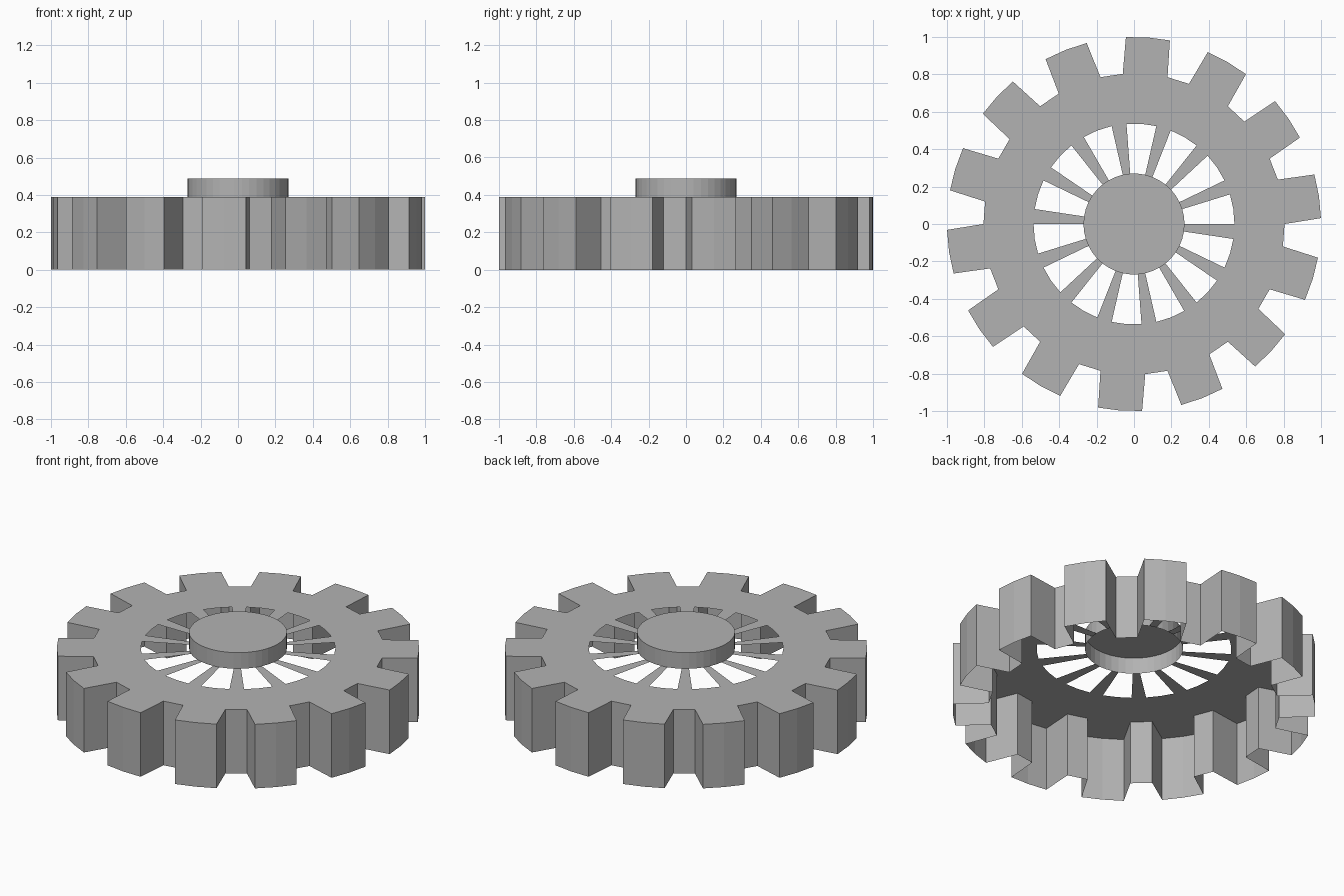
import bpy, bmesh
from math import sin, cos, tau, radians

if "Cube" in bpy.data.objects:
    bpy.data.objects.remove(bpy.data.objects["Cube"])

TEETH = 14
PITCH = tau / TEETH
STEP = PITCH / 3                       # tooth = 2 steps, gap = 1 step
R_HUB, R_HOLE, R_ROOT, R_TIP = 0.27, 0.537, 0.805, 1.0
Z_TOP, Z_HUB = 0.39, 0.488
INSET = radians(1.8)                   # tooth taper towards the tip

# dark grey metal
metal = bpy.data.materials.new("dark_grey")
metal.diffuse_color = (0.45, 0.45, 0.45, 1)
metal.use_nodes = True
metal.node_tree.nodes["Principled BSDF"].inputs["Base Color"].default_value = metal.diffuse_color


def polar(r, a, z):
    return (r * cos(a), r * sin(a), z)


def make_object(name, polygons):
    """Open sheet object from a list of polygons, welded and flat shaded."""
    bm = bmesh.new()
    for pts in polygons:
        bm.faces.new([bm.verts.new(p) for p in pts])
    bmesh.ops.remove_doubles(bm, verts=bm.verts[:], dist=1e-5)
    mesh = bpy.data.meshes.new(name)
    bm.to_mesh(mesh)
    bm.free()
    mesh.materials.append(metal)
    obj = bpy.data.objects.new(name, mesh)
    bpy.context.collection.objects.link(obj)


def flat(r0, r1, a0, a1, b0=None, b1=None):
    """Upward quad between two radii; b0, b1 are the outer angles."""
    b0 = a0 if b0 is None else b0
    b1 = a1 if b1 is None else b1
    return [polar(r0, a0, Z_TOP), polar(r1, b0, Z_TOP),
            polar(r1, b1, Z_TOP), polar(r0, a1, Z_TOP)]


def wall(p, q, z0, z1):
    """Outward vertical quad along the edge p-q, each (radius, angle)."""
    return [polar(*p, z0), polar(*q, z0), polar(*q, z1), polar(*p, z1)]


rim, spokes, hub = [], [], []
for i in range(TEETH):
    a0, a1, a2, a3 = [i * PITCH + k * STEP for k in range(4)]
    # rim plate and hub side
    for s, e in ((a0, a1), (a1, a2), (a2, a3)):
        rim.append(flat(R_HOLE, R_ROOT, s, e))
        hub.append(wall((R_HUB, s), (R_HUB, e), Z_TOP, Z_HUB))
    # tooth top
    rim.append(flat(R_ROOT, R_TIP, a0, a1, a0 + INSET, a1))
    rim.append(flat(R_ROOT, R_TIP, a1, a2, a1, a2 - INSET))
    # hanging outer wall, open underneath
    outline = [(R_ROOT, a0), (R_TIP, a0 + INSET), (R_TIP, a1),
               (R_TIP, a2 - INSET), (R_ROOT, a2), (R_ROOT, a3)]
    rim += [wall(p, q, 0, Z_TOP) for p, q in zip(outline, outline[1:])]
    # spoke in line with each gap
    spokes.append(flat(R_HUB, R_HOLE, a2, a3))

# hub cap
hub.append([polar(R_HUB, k * STEP, Z_HUB) for k in range(TEETH * 3)])

make_object("toothed_rim", rim)
make_object("spokes", spokes)
make_object("hub", hub)
